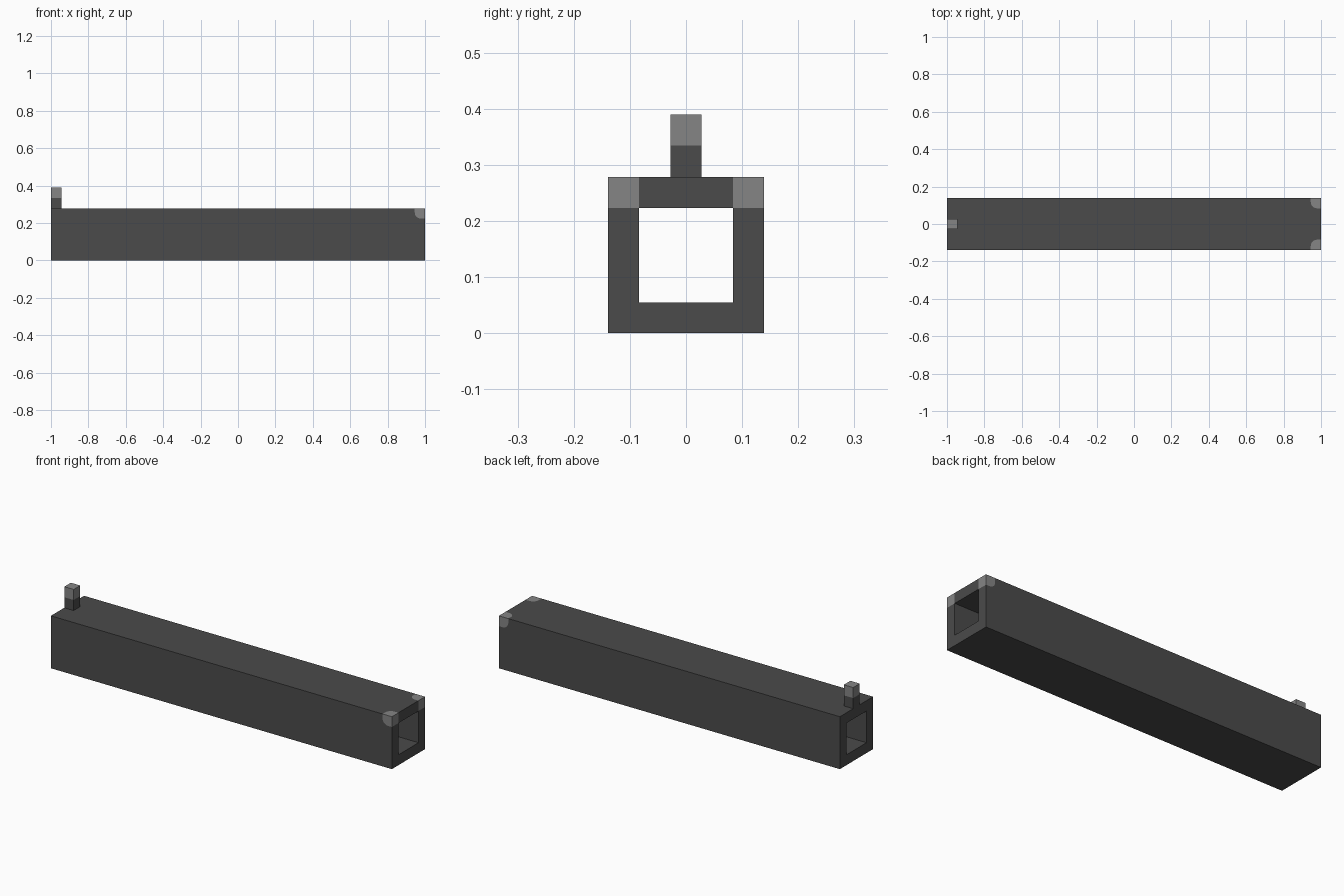
import bpy, bmesh, math

cube = bpy.data.objects.get("Cube")
if cube:
    bpy.data.objects.remove(cube, do_unlink=True)

W, H, T = 0.139, 0.278, 0.055   # half width, height and wall of the tube
I = W - T                       # half width of the bore
R = 0.033                       # rounding of the corner marks


def material(name, value):
    m = bpy.data.materials.new(name)
    m.use_nodes = True
    col = (value, value, value, 1)
    m.diffuse_color = col
    m.node_tree.nodes["Principled BSDF"].inputs["Base Color"].default_value = col
    return m


DARK = material("dark grey", 0.07)
LIGHT = material("light grey", 0.235)


def finish(name, bm, mats):
    bmesh.ops.remove_doubles(bm, verts=bm.verts, dist=1e-5)
    bmesh.ops.recalc_face_normals(bm, faces=bm.faces)
    mesh = bpy.data.meshes.new(name)
    bm.to_mesh(mesh)
    bm.free()
    for m in mats:
        mesh.materials.append(m)
    bpy.context.collection.objects.link(bpy.data.objects.new(name, mesh))


# Square tube with light marks on the two upper corners of one end
bm = bmesh.new()


def face(points, mat=0):
    bm.faces.new([bm.verts.new(p) for p in points]).material_index = mat


# Outline of a mark: (position along x, distance from the tube's long edge)
arc = [(1 - T + R - R * math.sin(a), T - R + R * math.cos(a))
       for a in (math.pi / 2 * i / 5 for i in range(6))]
mark = [(1, T)] + arc + [(1 - T, 0)]

for s in (-1, 1):
    side = [(x, s * W, H - d) for x, d in mark]
    top = [(x, s * (W - d), H) for x, d in mark]
    corner = (1, s * W, H)
    face(side + [corner], 1)
    face(top + [corner], 1)
    face(side + [(-1, s * W, H), (-1, s * W, 0), (1, s * W, 0)])
    # end mark and end wall beside the bore
    face([corner, (1, s * W, H - T), (1, s * I, H - T), (1, s * I, H)], 1)
    face([(1, s * W, 0), (1, s * W, H - T), (1, s * I, H - T), (1, s * I, T)])

right_mark = [(x, -W + d, H) for x, d in mark]
left_mark = [(x, W - d, H) for x, d in mark]
face(right_mark + [(-1, -W, H), (-1, W, H)] + left_mark[::-1])
face([(-1, -W, 0), (1, -W, 0), (1, W, 0), (-1, W, 0)])
face([(1, -W, 0), (1, W, 0), (1, I, T), (1, -I, T)])
face([(1, -I, H - T), (1, I, H - T), (1, I, H), (1, -I, H)])

# Bore walls and the plain end
outer = [(-W, 0), (W, 0), (W, H), (-W, H)]
inner = [(-I, T), (I, T), (I, H - T), (-I, H - T)]
for k in range(4):
    n = (k + 1) % 4
    face([(-1, *inner[k]), (1, *inner[k]), (1, *inner[n]), (-1, *inner[n])])
    face([(-1, *outer[k]), (-1, *outer[n]), (-1, *inner[n]), (-1, *inner[k])])
finish("square_tube", bm, [DARK, LIGHT])


# Upright post with a light tip at the plain end
def block(name, z0, z1, mat):
    b = bmesh.new()
    bmesh.ops.create_cube(b, size=1)
    for v in b.verts:
        v.co = (-1 + T / 2 + v.co.x * T, v.co.y * T, z0 + (v.co.z + 0.5) * (z1 - z0))
    finish(name, b, [mat])


block("post", H, 0.334, DARK)
block("post_tip", 0.334, 0.39, LIGHT)
